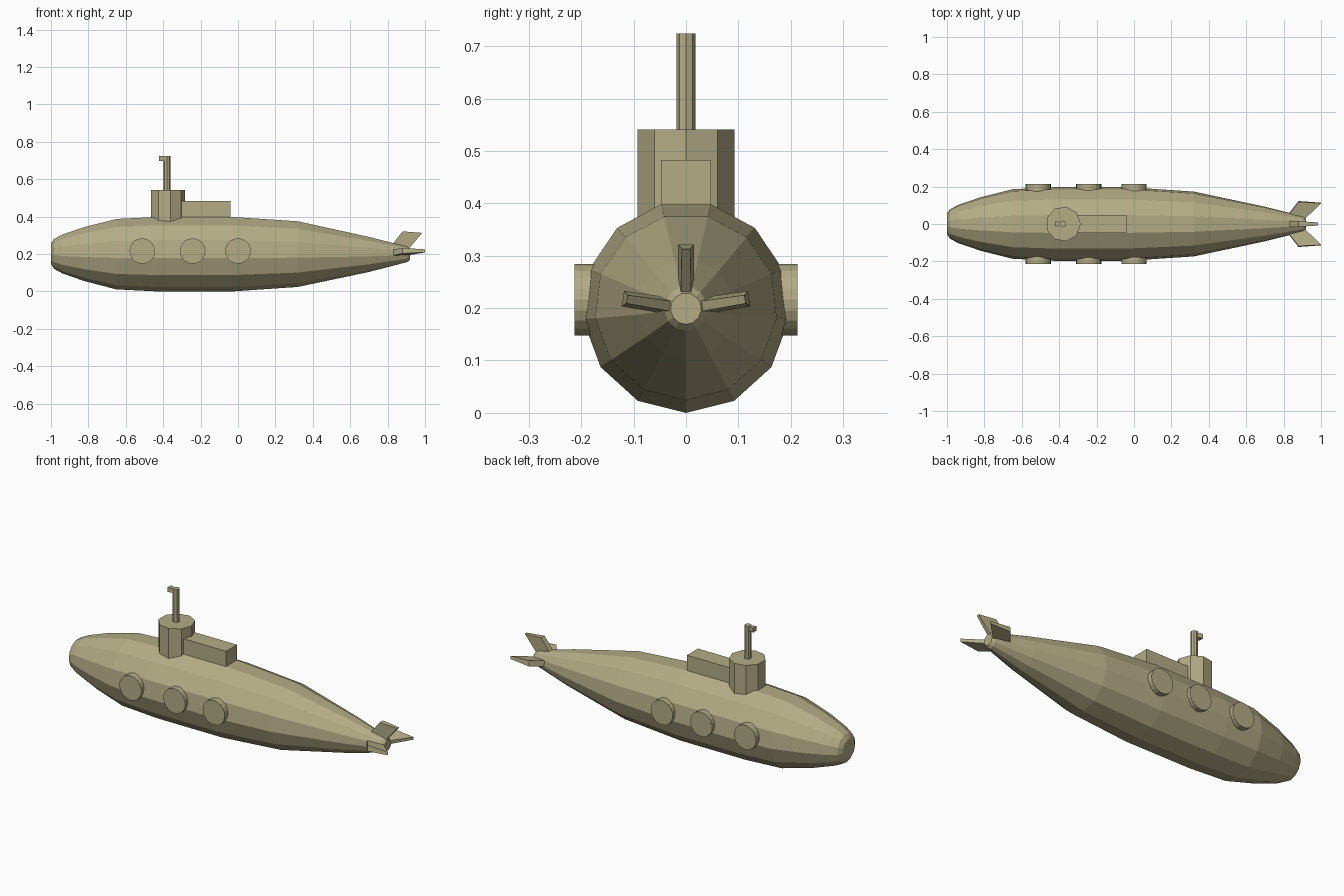
import bpy, bmesh, math
from mathutils import Matrix, Vector

if "Cube" in bpy.data.objects:
    bpy.data.objects.remove(bpy.data.objects["Cube"])

khaki = bpy.data.materials.new("khaki")
khaki.diffuse_color = (0.456, 0.413, 0.238, 1)
khaki.use_nodes = True
khaki.node_tree.nodes["Principled BSDF"].inputs["Base Color"].default_value = khaki.diffuse_color


def finish(name, bm):
    bmesh.ops.recalc_face_normals(bm, faces=bm.faces)
    mesh = bpy.data.meshes.new(name)
    bm.to_mesh(mesh)
    bm.free()
    mesh.materials.append(khaki)
    ob = bpy.data.objects.new(name, mesh)
    bpy.context.collection.objects.link(ob)
    return ob


def loft(name, rings):
    """Skin a list of equal-length point rings and cap both ends."""
    bm = bmesh.new()
    loops = [[bm.verts.new(p) for p in ring] for ring in rings]
    n = len(loops[0])
    for a, b in zip(loops, loops[1:]):
        for i in range(n):
            j = (i + 1) % n
            bm.faces.new((a[i], a[j], b[j], b[i]))
    bm.faces.new(loops[0])
    bm.faces.new(loops[-1])
    return finish(name, bm)


def cylinder(name, sides, radius, centre, depth, rot=Matrix()):
    bm = bmesh.new()
    bmesh.ops.create_cone(bm, cap_ends=True, segments=sides, radius1=radius,
                          radius2=radius, depth=depth)
    bm.transform(Matrix.Translation(centre) @ rot)
    return finish(name, bm)


# Hull: 13-sided, one vertex at the keel and a flat facet on top
profile = [(-1, .055), (-.985, .08), (-.94, .105), (-.82, .147), (-.65, .191),
           (-.43, .202), (-.03, .202), (.32, .178), (.70, .095), (.905, .042),
           (.92, .03)]
rings = []
for x, r in profile:
    cz = .202 if x < .5 else .199
    rings.append([(x, .98 * r * math.sin(k * math.tau / 13),
                   cz - r * math.cos(k * math.tau / 13)) for k in range(13)])
loft("hull", rings)

# Conning tower: nine sides with a corner facing aft
loft("conning_tower", [[(-.378 + .094 * math.cos(k * math.tau / 9),
                         .094 * math.sin(k * math.tau / 9), z) for k in range(9)]
                       for z in (.37, .541)])

# Deck housing behind the tower
loft("deck_housing", [[(x, -.048, .37), (x, .048, .37), (x, .048, .483),
                       (x, -.048, .483)] for x in (-.32, -.04)])

# Periscope mast and its flared eyepiece
cylinder("periscope_mast", 8, .018, (-.38, 0, .622), .204)
loft("periscope_head", [[(x, -w, .698), (x, w, .698), (x, w, .723), (x, -w, .723)]
                        for x, w in ((-.423, .015), (-.385, .007))])

# Portholes: three discs on each side
for side, label in ((-1, "right"), (1, "left")):
    for i, x in enumerate((-.512, -.242, 0)):
        cylinder(f"porthole_{label}_{i + 1}", 20, .068, (x, side * .187, .216), .052,
                 Matrix.Rotation(math.pi / 2, 4, 'X'))

# Tail fins: swept blades, thick at the leading edge and thin at the trailing edge
for name, angle, tip in (("fin_top", 90, .985), ("fin_left", 9, 1), ("fin_right", 171, 1)):
    a = math.radians(angle)
    out = Vector((0, math.cos(a), math.sin(a)))
    across = Vector((0, -math.sin(a), math.cos(a)))
    blade = [(.805, .025, .016), (.88, .122, .015), (tip, .114, .008), (.91, .025, .01)]
    loft(name, [[Vector((x, 0, .199)) + out * r + across * t * s for x, r, t in blade]
                for s in (-1, 1)])
